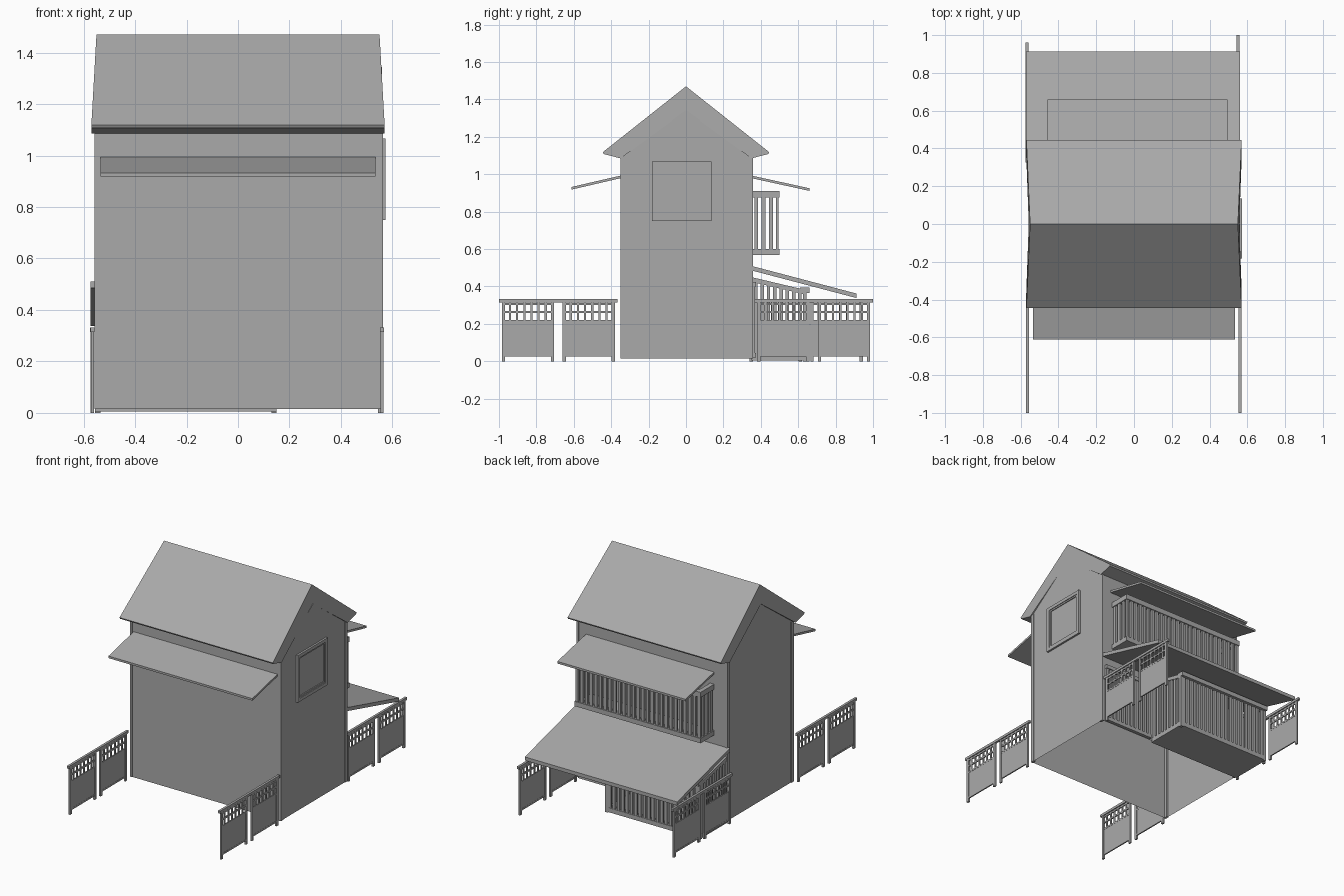
import bpy
import bmesh

cube = bpy.data.objects.get("Cube")
if cube:
    bpy.data.objects.remove(cube, do_unlink=True)

# One plain grey for the whole building
grey = bpy.data.materials.new("plain_grey")
grey.use_nodes = True
colour = (0.4, 0.4, 0.4, 1.0)
grey.diffuse_color = colour
grey.node_tree.nodes["Principled BSDF"].inputs["Base Color"].default_value = colour


def finish(name, bm):
    bmesh.ops.recalc_face_normals(bm, faces=bm.faces)
    mesh = bpy.data.meshes.new(name)
    bm.to_mesh(mesh)
    bm.free()
    mesh.materials.append(grey)
    obj = bpy.data.objects.new(name, mesh)
    bpy.context.collection.objects.link(obj)
    return obj


def add_prism(bm, profile, x0, x1):
    """Extrude a (y, z) outline along x."""
    ends = [[bm.verts.new((x, y, z)) for y, z in profile] for x in (x0, x1)]
    n = len(profile)
    for end in ends:
        bm.faces.new(end)
    for i in range(n):
        j = (i + 1) % n
        bm.faces.new((ends[0][i], ends[0][j], ends[1][j], ends[1][i]))


def add_box(bm, x0, x1, y0, y1, z0, z1):
    add_prism(bm, [(y0, z0), (y1, z0), (y1, z1), (y0, z1)], x0, x1)


def prism(name, profile, x0, x1):
    bm = bmesh.new()
    add_prism(bm, profile, x0, x1)
    return finish(name, bm)


def steps(a, b, n):
    return [a + (b - a) * i / (n - 1) for i in range(n)]


# House walls: gabled shell, open underneath
bm = bmesh.new()
add_prism(bm, [(-.345, .015), (.355, .015), (.355, 1.09), (0, 1.345), (-.345, 1.09)], -.553, .56)
floor = [f for f in bm.faces if all(v.co.z < .02 for v in f.verts)]
bmesh.ops.delete(bm, geom=floor, context='FACES')
finish("house_walls", bm)

# Corner posts
bm = bmesh.new()
for x in (-.558, .548):
    for y in (-.35, .33):
        add_box(bm, x, x + .016, y, y + .028, .015, 1.095)
finish("corner_posts", bm)

# Main roof: thick gable with ends leaning in towards the ridge
roof = prism("main_roof", [(0, 1.47), (.445, 1.118), (.44, 1.108), (.35, 1.085), (0, 1.34),
                           (-.35, 1.085), (-.44, 1.108), (-.445, 1.118)], -1, 1)
for v in roof.data.vertices:
    reach = .57 - .02 * max(0, v.co.z - 1.115) / .355
    v.co.x *= reach


# Sloping slabs for the awnings and the porch roof
def slope(name, y0, z0, y1, z1, thick, x0, x1):
    return prism(name, [(y0, z0), (y1, z1), (y1, z1 - thick), (y0, z0 - thick)], x0, x1)


slope("front_awning", -.34, .995, -.612, .932, .014, -.535, .535)
slope("back_awning", .35, .993, .66, .925, .014, -.458, .495)
slope("porch_roof", .35, .51, .912, .362, .024, -.573, .56)

# Gable window: stepped frame around a recessed pane
bm = bmesh.new()
for inset, width, x in ((0, .022, .573), (.022, .01, .568)):
    y0, y1, z0, z1 = -.182 + inset, .135 - inset, .75 + inset, 1.067 - inset
    for ya, yb, za, zb in ((y0, y1, z0, z0 + width), (y0, y1, z1 - width, z1),
                           (y0, y0 + width, z0 + width, z1 - width),
                           (y1 - width, y1, z0 + width, z1 - width)):
        add_box(bm, .55, x, ya, yb, za, zb)
finish("window_frame", bm)
bm = bmesh.new()
add_box(bm, .55, .562, -.152, .105, .78, 1.037)
finish("window_pane", bm)

# Upper bay: lattice between two rails
bm = bmesh.new()
bx0, bx1, by = -.458, .48, .5
add_box(bm, bx0, bx1, .35, by, .568, .6)
for z0, z1 in ((.875, .91),):
    add_box(bm, bx0, bx1, by - .03, by, z0, z1)
    for x in (bx0, bx1 - .03):
        add_box(bm, x, x + .03, .35, by - .03, z0, z1)
for x in steps(bx0 + .005, bx1 - .025, 27):
    add_box(bm, x, x + .02, by - .02, by - .005, .6, .875)
for x in (bx0 + .005, bx1 - .02):
    for y in steps(.365, .445, 3):
        add_box(bm, x, x + .015, y, y + .02, .6, .875)
finish("upper_bay_lattice", bm)

# Lower room: floor slab, sloping top rails and lattice walls
bm = bmesh.new()
lx0, lx1, ly = -.555, .15, .645
add_box(bm, lx0, lx1, .35, ly, .005, .035)
add_box(bm, lx0, lx1, ly - .035, ly + .015, .365, .395)
for x in (lx0, lx1 - .02):
    add_prism(bm, [(.35, .45), (ly, .38), (ly, .355), (.35, .425)], x, x + .02)
    add_box(bm, x, x + .02, ly - .02, ly, .0, .37)
    for y in steps(.365, ly - .045, 8):
        add_box(bm, x + .003, x + .017, y, y + .018, .035, .43 - (y - .35) * .24)
for x in steps(lx0 + .02, lx1 - .04, 21):
    add_box(bm, x, x + .02, ly - .017, ly - .003, .035, .37)
finish("lower_room_lattice", bm)

# Slatted door beside the lower room
bm = bmesh.new()
for z in (.02, .4):
    add_box(bm, .17, .54, .35, .375, z, z + .025)
for x in steps(.17, .52, 11):
    add_box(bm, x, x + .018, .35, .37, .045, .4)
finish("slatted_door", bm)


# Fences: two boarded panels with an open grid on top, under one rail
def fence(name, x, start):
    bm = bmesh.new()
    t = .006
    add_box(bm, x - t - .002, x + t + .002, start, start + .635, .315, .332)
    for y0 in (start + .015, start + .34):
        y1 = y0 + .28
        add_box(bm, x - t / 2, x + t / 2, y0, y1, .03, .215)
        for y in (y0, y1 - .018):
            add_box(bm, x - t, x + t, y, y + .018, 0, .315)
        for z in (.025, .21, .258, .3):
            add_box(bm, x - t * .7, x + t * .7, y0, y1, z, z + .011)
        for y in steps(y0, y1 - .012, 8)[1:-1]:
            add_box(bm, x - t * .6, x + t * .6, y, y + .011, .215, .315)
    finish(name, bm)


fence("front_right_fence", -.565, -1)
fence("front_left_fence", .56, -1)
fence("back_right_fence", -.567, .325)
fence("back_left_fence", .55, .365)
